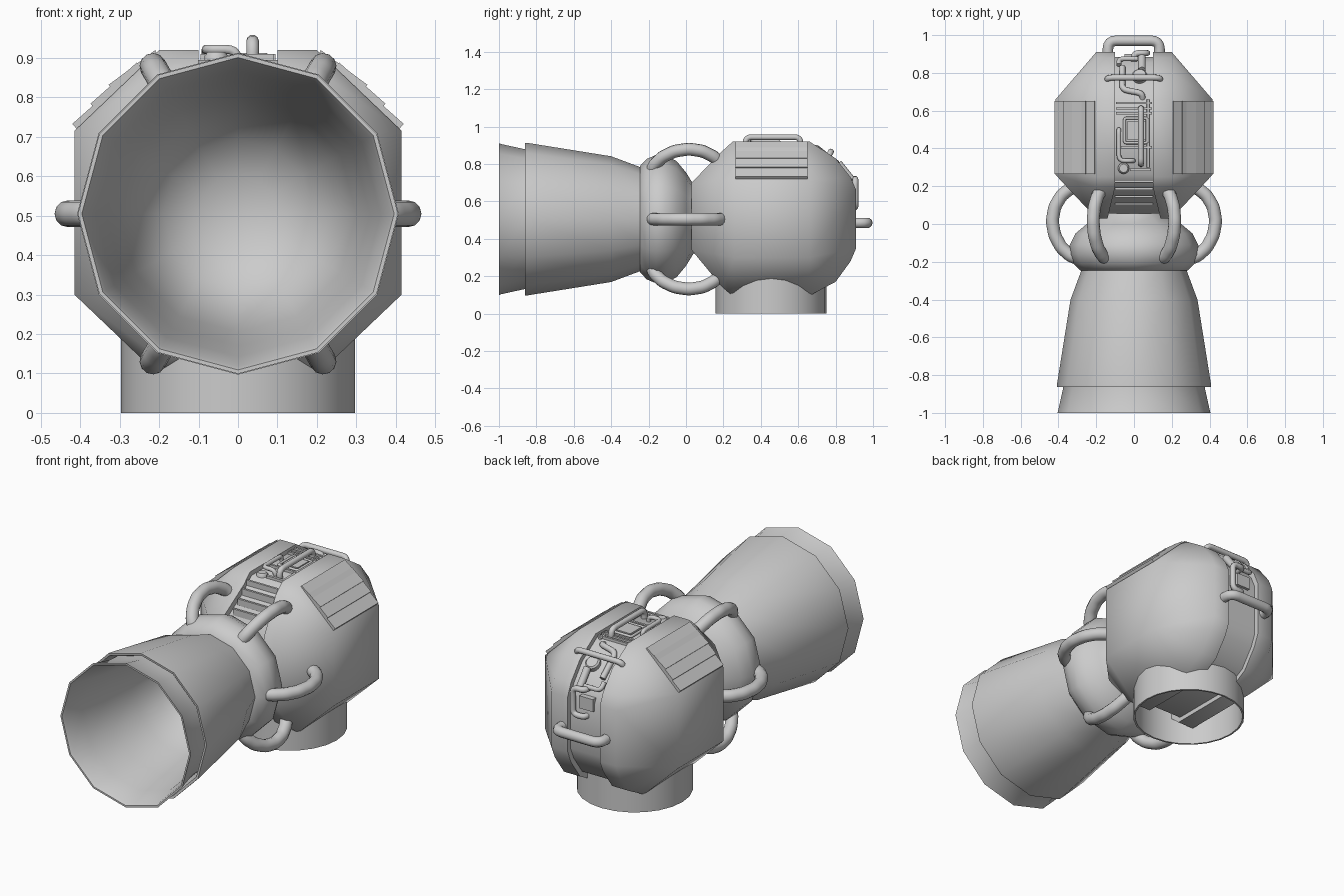
import bpy, bmesh, math
from mathutils import Vector

if "Cube" in bpy.data.objects:
    bpy.data.objects.remove(bpy.data.objects["Cube"])

CZ = 0.505  # height of the nozzle axis


def finish(name, bm, angle=50):
    bmesh.ops.recalc_face_normals(bm, faces=bm.faces)
    me = bpy.data.meshes.new(name)
    bm.to_mesh(me)
    bm.free()
    me.shade_smooth()
    me.set_sharp_from_angle(angle=math.radians(angle))
    ob = bpy.data.objects.new(name, me)
    bpy.context.collection.objects.link(ob)
    return ob


def lathe(name, prof, n, place, closed=False, angle=40):
    """Revolve (radius, height) points; place(a, b, h) maps them to space."""
    bm = bmesh.new()
    rings = []
    for r, h in prof:
        rings.append([bm.verts.new(place(r * math.sin(2 * math.pi * i / n),
                                         r * math.cos(2 * math.pi * i / n), h)) for i in range(n)])
    pairs = list(zip(rings, rings[1:])) + ([(rings[-1], rings[0])] if closed else [])
    for a, b in pairs:
        for i in range(n):
            j = (i + 1) % n
            bm.faces.new((a[i], a[j], b[j], b[i]))
    bmesh.ops.remove_doubles(bm, verts=bm.verts, dist=1e-5)
    return finish(name, bm, angle)


def hull(name, pts, angle=50):
    bm = bmesh.new()
    for p in pts:
        bm.verts.new(p)
    res = bmesh.ops.convex_hull(bm, input=bm.verts)
    junk = {e for e in res['geom_interior'] + res['geom_unused'] if isinstance(e, bmesh.types.BMVert)}
    bmesh.ops.delete(bm, geom=list(junk), context='VERTS')
    bmesh.ops.dissolve_limit(bm, angle_limit=0.01, verts=bm.verts, edges=bm.edges)
    return finish(name, bm, angle)


def box(name, x, y, z):
    return hull(name, [(a, b, c) for a in x for b in y for c in z], 30)


def pipe(name, pts, r, fillet=0.03, sides=3):
    """Round tube along a path with filleted corners."""
    P = [Vector(p) for p in pts]
    path = [P[0]]
    for a, b, c in zip(P, P[1:], P[2:]):
        s = b + (a - b).normalized() * min(fillet, (a - b).length * .48)
        e = b + (c - b).normalized() * min(fillet, (c - b).length * .48)
        path += [s.lerp(b, t).lerp(b.lerp(e, t), t) for t in (0, .25, .5, .75, 1)]
    path.append(P[-1])
    cu = bpy.data.curves.new(name, 'CURVE')
    cu.dimensions = '3D'
    cu.bevel_depth = r
    cu.bevel_resolution = sides
    cu.use_fill_caps = True
    sp = cu.splines.new('POLY')
    sp.points.add(len(path) - 1)
    for q, p in zip(sp.points, path):
        q.co = (*p, 1)
    tmp = bpy.data.objects.new(name, cu)
    bpy.context.collection.objects.link(tmp)
    me = bpy.data.meshes.new_from_object(tmp.evaluated_get(bpy.context.evaluated_depsgraph_get()))
    bpy.data.objects.remove(tmp)
    bm = bmesh.new()
    bm.from_mesh(me)
    return finish(name, bm, 50)


# Nozzle: outer skirt, front lip and hollow bowl, then the rear collar
along_y = lambda a, b, h: (a, h, CZ + b)
lathe("nozzle_lip", [(.372, -.80), (.375, -.868), (.402, -.99), (.406, -1.0), (.396, -1.0),
                     (.388, -.985), (.362, -.87), (.335, -.7), (.30, -.5), (.26, -.36),
                     (.19, -.26), (.1, -.215), (0, -.20)], 12, along_y)
lathe("nozzle_skirt", [(.37, -.80), (.395, -.86), (.408, -.862), (.408, -.85), (.336, -.40),
                       (.28, -.25), (.27, -.2)], 12, along_y)
lathe("nozzle_collar", [(.26, -.25), (.285, -.245), (.322, -.21), (.343, -.16), (.34, -.11),
                        (.31, -.05), (.25, .0), (.185, .04), (.17, .08)], 12, along_y)

# Hoses bridging the collar and the body
arc = [(-.19, .27), (-.17, .335), (-.125, .385), (-.06, .42), (.015, .433),
       (.09, .42), (.15, .385), (.19, .335), (.205, .27)]
for k in range(6):
    c, s = math.cos(k * math.pi / 3), math.sin(k * math.pi / 3)
    pipe(f"hose_{k + 1}", [(r * c, y, CZ + r * s) for y, r in arc], .034, .02, 4)

# Body: two faceted side shells with a recessed spine between them
side = [(.03, .34), (.03, .70), (.195, .87), (.25, .92), (.66, .92), (.80, .83), (.88, .73), (.91, .66),
        (.91, .35), (.88, .28), (.80, .17), (.66, .095), (.25, .095), (.195, .14)]
for sx, tag in ((1, "right"), (-1, "left")):
    pts = [(sx * (.14 if y < .1 else .1), y, z) for y, z in side]
    pts += [(sx * .2, y, z) for y, z in side]
    pts += [(sx * .415, y, z) for y in (.26, .66) for z in (.30, .715)]
    hull(f"{tag}_shell", pts)
    # Overlapping shingles on the upper slope
    for i, (tx, tz) in enumerate(((.328, .832), (.374, .784), (.42, .733))):
        prof = [(tx - .118, tz + .088 if i == 0 else tz + .105), (tx, tz), (tx - .022, tz - .026),
                (tx - .13, tz + .06)]
        hull(f"{tag}_shingle_{i + 1}", [(sx * x, y, z) for x, z in prof for y in (.265, .65)], 20)
spine = [(.47 + (y - .47) * .94, .508 + (z - .508) * .94) for y, z in side]
hull("spine", [(x, y, z) for y, z in spine for x in (-.15, .15)])

# Open tube base
lathe("base_tube", [(.297, 0), (.297, .24), (.287, .24), (.287, 0)], 24,
      lambda a, b, h: (a, .455 + b, h), closed=True)

# Handles on the back and over the top slope
pipe("back_handle", [(-.138, .88, .485), (-.138, .97, .485), (.135, .97, .485), (.135, .88, .485)], .028, .045)
pipe("slope_handle", [(-.142, .75, .82), (-.142, .775, .866), (.14, .775, .866), (.14, .75, .82)], .016)

# Piping and fittings on the top of the spine
pipe("top_rail", [(.037, .318, .88), (.037, .318, .943), (.037, .612, .943), (.037, .612, .88)], .016)
pipe("top_elbow_pipe", [(-.08, .50, .89), (-.08, .50, .922), (-.08, .335, .922), (-.003, .335, .922),
                        (-.003, .335, .88)], .012)
pipe("top_frame", [(-.05, .5, .905), (-.05, .56, .905), (.07, .56, .905), (.07, .43, .905),
                   (-.05, .43, .905), (-.05, .5, .905)], .008, .01)
box("top_plate", (-.035, .06), (.445, .545), (.88, .912))
pipe("thin_rail", [(.075, .30, .90), (.075, .66, .90)], .008)
for i, y in enumerate((.40, .58, .605, .635)):
    box(f"top_rib_{i + 1}", (-.095, .095), (y, y + .012), (.87, .91))
lathe("round_cap", [(0, .915), (.022, .915), (.03, .905), (.03, .87)], 16,
      lambda a, b, h: (-.055 + a, .295 + b, h))
box("cap_arm", (-.02, .09), (.28, .295), (.87, .91))

# Slats on the front slope of the spine
for i, y in enumerate((.10, .14, .18, .22)):
    z = min(.868, .70 + (y - .05) * 1.03)
    box(f"front_slat_{i + 1}", (-.1, .1), (y, y + .012), (z - .03, z + .018))

# Fittings on the rear slope: point on slope at depth y, lifted outwards by h
def slope(x, y, h=0):
    z = .885 - (y - .66) * .62 if y < .78 else .81 - (y - .78) * 1.25
    return (x, y + h * .6, z + h * .8)


pipe("slope_hook_pipe", [slope(-.062, .82, .02), slope(-.062, .70, .02), slope(.045, .68, .02),
                         slope(.045, .66, -.02)], .016)
lathe("slope_disc", [(0, .03), (.032, .03), (.04, .022), (.04, -.03)], 16,
      lambda a, b, h: (.03 + a, .775 + b * .8 + h * .6, .81 - b * .6 + h * .8))
pipe("slope_stub", [slope(.042, .80, .025), slope(.042, .87, .025)], .02)
pipe("slope_cross_pipe", [slope(-.08, .83, .02), slope(-.08, .86, .025), slope(.02, .86, .025)], .013)

# Fittings on the back face
pipe("back_loop_pipe", [(.0, .86, .72), (.0, .905, .72), (.07, .905, .72), (.07, .905, .57),
                        (.0, .905, .57), (.0, .86, .57)], .016)
box("back_block", (-.05, .035), (.86, .90), (.61, .68))
